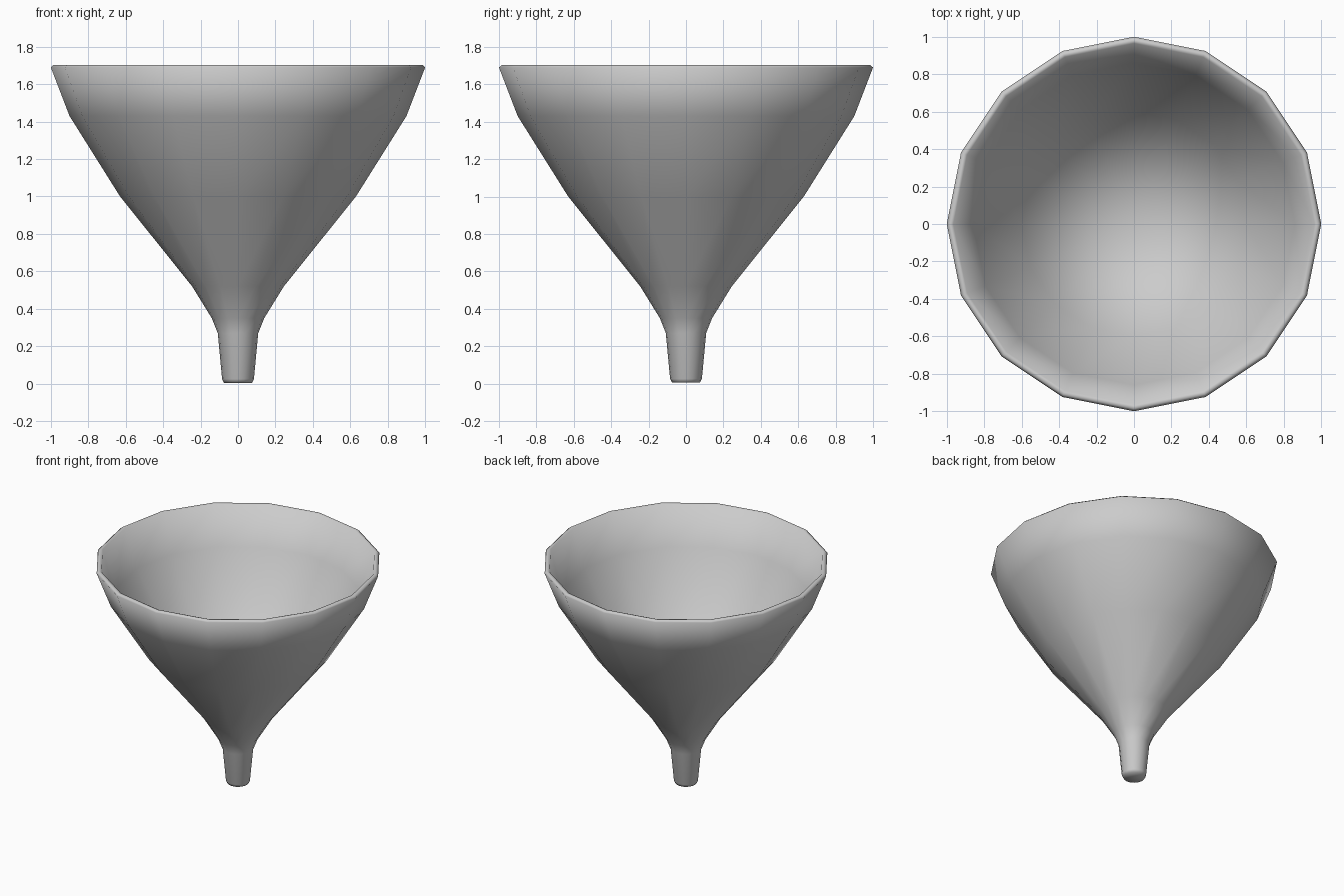
import bpy, bmesh
from math import cos, sin, pi

if "Cube" in bpy.data.objects:
    bpy.data.objects.remove(bpy.data.objects["Cube"])

SIDES = 16


def lathe(name, profile):
    """Turn an (r, z) profile around z; points with r = 0 become single poles."""
    bm = bmesh.new()
    rings = []
    for r, z in profile:
        if r == 0:
            rings.append([bm.verts.new((0, 0, z))] * SIDES)
        else:
            rings.append([bm.verts.new((r * cos(2 * pi * i / SIDES),
                                        r * sin(2 * pi * i / SIDES), z))
                          for i in range(SIDES)])
    for a, b in zip(rings, rings[1:]):
        for i in range(SIDES):
            j = (i + 1) % SIDES
            corners = list(dict.fromkeys((a[i], a[j], b[j], b[i])))
            bm.faces.new(corners)
    bmesh.ops.recalc_face_normals(bm, faces=bm.faces)
    for f in bm.faces:
        f.smooth = True
    mesh = bpy.data.meshes.new(name)
    bm.to_mesh(mesh)
    bm.free()
    obj = bpy.data.objects.new(name, mesh)
    bpy.context.collection.objects.link(obj)
    return obj


# Closed spout, flared cone, thin rim, then the inner bowl down to its point
lathe("funnel", [
    (0, 0.005), (0.075, 0.005), (0.085, 0.025), (0.108, 0.27), (0.14, 0.35),
    (0.245, 0.52), (0.63, 1.00), (0.90, 1.43), (1.00, 1.69),
    (0.985, 1.703), (0.965, 1.70),
    (0.86, 1.42), (0.60, 1.03), (0, 0.30),
])
